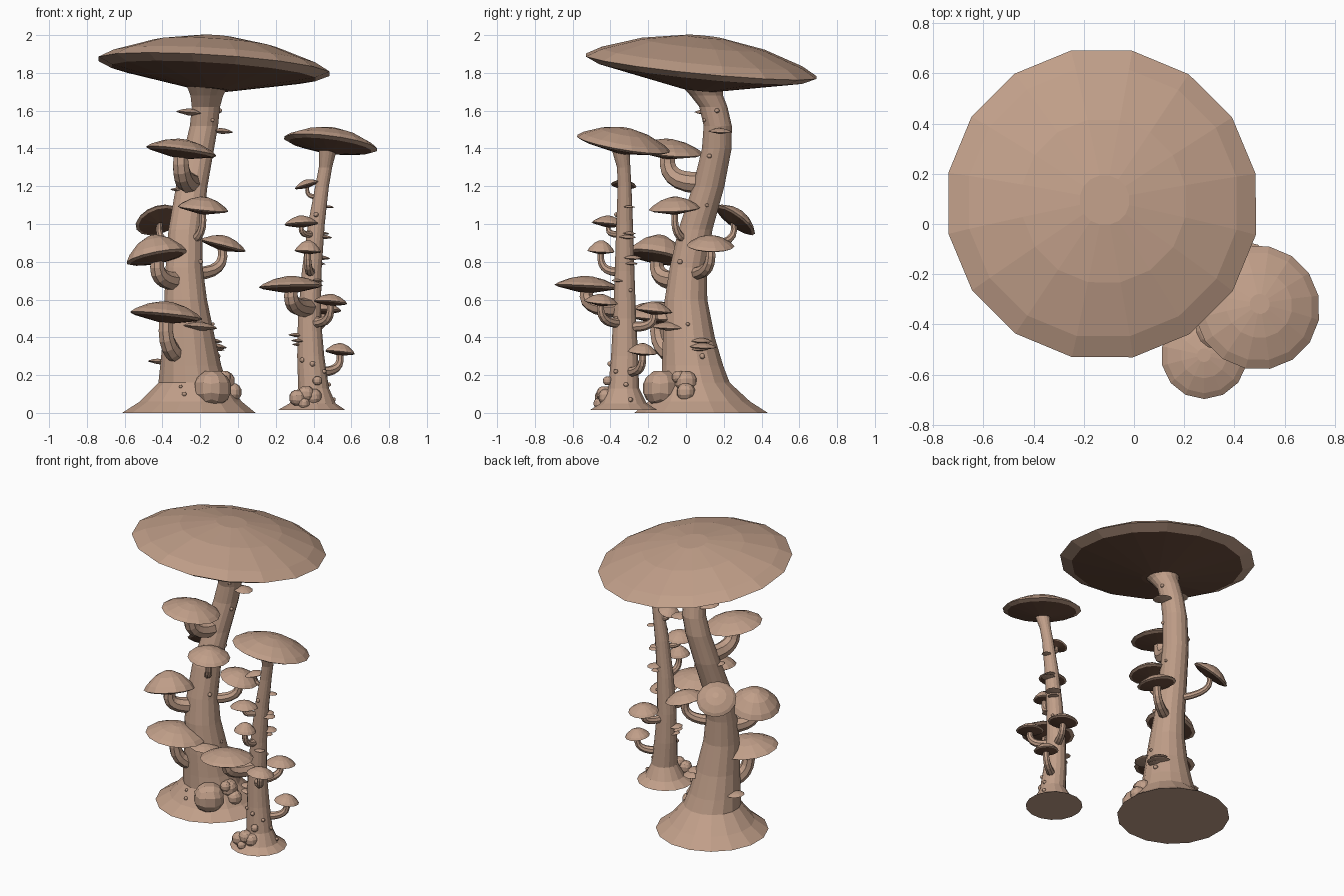
import bpy, bmesh, math, random
from mathutils import Vector

if "Cube" in bpy.data.objects:
    bpy.data.objects.remove(bpy.data.objects["Cube"])

random.seed(4)


def material(name, rgb):
    m = bpy.data.materials.new(name)
    m.diffuse_color = (*rgb, 1)
    m.use_nodes = True
    m.node_tree.nodes["Principled BSDF"].inputs["Base Color"].default_value = m.diffuse_color
    return m


TAN = material("tan flesh", (0.53, 0.345, 0.25))
GILL = material("dark gills", (0.15, 0.075, 0.047))


def finish(bm, name, mats):
    bmesh.ops.recalc_face_normals(bm, faces=bm.faces)
    me = bpy.data.meshes.new(name)
    bm.to_mesh(me)
    bm.free()
    for m in mats:
        me.materials.append(m)
    ob = bpy.data.objects.new(name, me)
    bpy.context.collection.objects.link(ob)
    return ob


def skin(bm, rings, gill_from=None):
    """Join rings of points with quads and close both ends."""
    vs = [[bm.verts.new(p) for p in r] for r in rings]
    n = len(vs[0])
    for k in range(len(vs) - 1):
        for i in range(n):
            j = (i + 1) % n
            f = bm.faces.new((vs[k][i], vs[k][j], vs[k + 1][j], vs[k + 1][i]))
            if gill_from is not None and k >= gill_from:
                f.material_index = 1
    bm.faces.new(vs[0])
    end = bm.faces.new(vs[-1])
    if gill_from is not None:
        end.material_index = 1


def cap(name, c, r, h, tilt=(0, 0), sides=14, depth=0.2, gills=True):
    """Domed disc round the rim centre c; tilt gives the x, y lean of its axis."""
    c = Vector(c)
    q = Vector((0, 0, 1)).rotation_difference(Vector((*tilt, 1)).normalized())
    prof = [(.16, .97 * h), (.53, .72 * h), (.87, .28 * h), (1, 0),
            (.88, -.055 * r), (.16, -depth * r)]
    rings = [[c + q @ Vector((r * a * math.cos(t), r * a * math.sin(t), z))
              for t in [2 * math.pi * (i + .5) / sides for i in range(sides)]]
             for a, z in prof]
    bm = bmesh.new()
    skin(bm, rings, 4 if gills else None)
    return finish(bm, name, [TAN, GILL])


def tube(name, pts, sides, flat=False):
    """Tube through (x, y, z, radius) points."""
    rings = []
    for k, p in enumerate(pts):
        a = Vector(pts[max(k - 1, 0)][:3])
        b = Vector(pts[min(k + 1, len(pts) - 1)][:3])
        d = Vector((0, 0, 1)) if flat else (b - a).normalized()
        q = Vector((0, 0, 1)).rotation_difference(d)
        rings.append([Vector(p[:3]) + q @ Vector((p[3] * math.cos(t), p[3] * math.sin(t), 0))
                      for t in [2 * math.pi * (i + .5) / sides for i in range(sides)]])
    bm = bmesh.new()
    skin(bm, rings)
    return finish(bm, name, [TAN])


def trunk_at(pts, z):
    for a, b in zip(pts, pts[1:]):
        if a[2] <= z <= b[2]:
            t = (z - a[2]) / (b[2] - a[2])
            return [u + (v - u) * t for u, v in zip(a, b)]
    return pts[-1]


def branch(name, trunk, z0, c, r, h, tilt, thick):
    """Side cap on a stalk that leaves the trunk sideways and curls up."""
    cap(name + "_cap", c, r, h, tilt)
    p0 = Vector(trunk_at(trunk, z0)[:3])
    axis = Vector((*tilt, 1)).normalized()
    p2 = Vector(c) - axis * (.13 * r)
    out = Vector((c[0] - p0.x, c[1] - p0.y, 0))
    p1 = Vector((c[0], c[1], z0 - .02)) + out * .12
    pts = []
    for i in range(8):
        t = i / 7
        p = p0 * (1 - t) ** 2 + p1 * 2 * t * (1 - t) + p2 * t * t
        pts.append((*p, thick * (1.1 - .35 * t)))
    tube(name + "_stalk", pts, 8)


def ball(name, c, r):
    bm = bmesh.new()
    bmesh.ops.create_cube(bm, size=2)
    bmesh.ops.subdivide_edges(bm, edges=bm.edges, cuts=2, use_grid_fill=True)
    e = random.random() * 3
    for v in bm.verts:
        p = v.co.normalized() * r
        v.co = Vector((p.x * math.cos(e) - p.y * math.sin(e),
                       p.x * math.sin(e) + p.y * math.cos(e), p.z)) + Vector(c)
    finish(bm, name, [TAN])


# trunks
big = [(-.26, .08, 0, .36), (-.25, .07, .06, .275), (-.24, .05, .16, .185), (-.25, .035, .25, .165),
       (-.26, .015, .4, .14), (-.277, 0, .6, .115), (-.285, .012, .77, .1), (-.278, .05, .97, .092),
       (-.245, .12, 1.2, .085), (-.205, .163, 1.4, .08), (-.18, .168, 1.52, .076),
       (-.17, .145, 1.62, .076), (-.165, .11, 1.68, .088), (-.16, .085, 1.735, .115)]
small = [(.39, -.33, .015, .182), (.395, -.33, .05, .125), (.4, -.33, .13, .083), (.385, -.325, .3, .073),
         (.378, -.325, .5, .062), (.39, -.325, .75, .053), (.415, -.325, 1.0, .045),
         (.445, -.325, 1.2, .037), (.463, -.33, 1.3, .036), (.475, -.345, 1.39, .048)]
tube("large_trunk", big, 16, flat=True)
tube("small_trunk", small, 16, flat=True)

# main caps
cap("large_main_cap", (-.127, .08, 1.835), .625, .162, (.065, .098), 16)
cap("small_main_cap", (.49, -.332, 1.425), .252, .085, (.13, .17), 16)

# stalked side caps: trunk, stalk height, rim centre, radius, dome, tilt, thickness
for i, b in enumerate([
        (big, 1.22, (-.3, -.095, 1.385), .19, .065, (.13, .08), .055),
        (big, .92, (-.185, -.06, 1.08), .137, .065, (.1, -.05), .024),
        (big, .89, (-.42, .26, 1.02), .128, .06, (-.35, .72), .022),
        (big, .70, (-.43, -.15, .825), .165, .12, (-.2, .18), .05),
        (big, .74, (-.08, .13, .885), .127, .055, (.25, .03), .034),
        (big, .30, (-.38, -.15, .515), .195, .075, (.1, .06), .05),
        (small, .56, (.28, -.525, .67), .172, .055, (-.03, .05), .048),
        (small, .48, (.49, -.45, .585), .09, .045, (.08, .1), .026),
        (small, .46, (.45, -.17, .54), .098, .05, (0, .1), .026),
        (small, .22, (.54, -.23, .32), .08, .05, (.1, .08), .026),
        (small, .95, (.335, -.41, 1.0), .09, .045, (-.05, .1), .018),
        (small, .75, (.37, -.45, .855), .072, .06, (.05, .05), .024),
        (small, 1.15, (.365, -.33, 1.205), .068, .03, (-.3, .1), .014)]):
    branch(f"side_mushroom_{i + 1}", *b)

# thin bracket shelves growing straight from the trunks
for i, (x, y, z, r) in enumerate([
        (-.255, .12, 1.59, .075), (-.085, .18, 1.49, .062), (-.32, .09, 1.18, .04),
        (-.2, -.09, .455, .095), (-.42, .05, .27, .06), (-.13, .09, .35, .075),
        (-.14, .08, .38, .06), (-.11, .07, .335, .04), (.31, -.33, .41, .045),
        (.32, -.35, .38, .04), (.32, -.33, .36, .035), (.48, -.3, 1.09, .03),
        (.455, -.31, .93, .045), (.44, -.28, .82, .05), (.43, -.29, .79, .035),
        (.45, -.3, .95, .035), (.42, -.36, .7, .035)]):
    cap(f"bracket_{i + 1}", (x, y, z), r, .28 * r, (.08, .03), 10, gills=False)

# round buds at the feet
for i, (x, y, z, r) in enumerate([
        (-.135, -.13, .13, .1), (-.075, 0, .165, .06), (-.03, 0, .11, .05), (-.07, -.04, .19, .035),
        (.315, -.44, .08, .045), (.36, -.43, .1, .045), (.4, -.42, .085, .045),
        (.35, -.46, .05, .03), (.42, -.415, .17, .025)]):
    ball(f"bud_{i + 1}", (x, y, z), r)

# small warts scattered over the trunks
for name, trunk, zs in (("large", big, [.1, .14, .3, .47, .8, 1.1, 1.36, 1.55, 1.6]),
                        ("small", small, [.07, .15, .22, .26, .28, .5, .65, 1.05])):
    for i, z in enumerate(zs):
        x, y, _, r = trunk_at(trunk, z)
        a = random.uniform(-2.4, .6)
        ball(f"{name}_wart_{i + 1}", (x + r * math.cos(a), y + r * math.sin(a), z),
             random.uniform(.009, .016))
